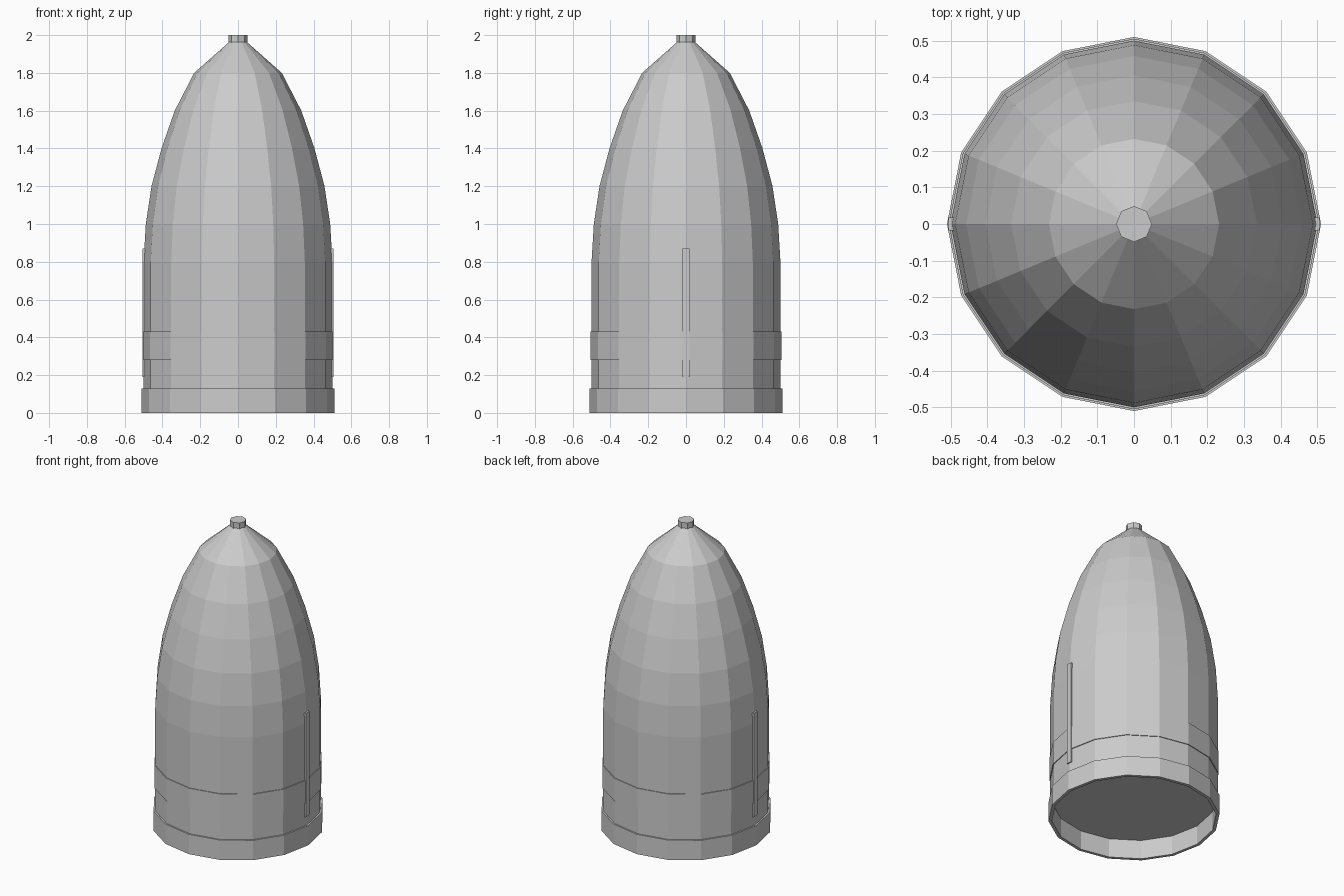
import bpy, bmesh, math

if "Cube" in bpy.data.objects:
    bpy.data.objects.remove(bpy.data.objects["Cube"])

grey = bpy.data.materials.new("light grey")
grey.diffuse_color = (0.6, 0.6, 0.6, 1)
grey.use_nodes = True
grey.node_tree.nodes["Principled BSDF"].inputs["Base Color"].default_value = grey.diffuse_color


def finish(bm, name):
    bmesh.ops.recalc_face_normals(bm, faces=bm.faces)
    mesh = bpy.data.meshes.new(name)
    bm.to_mesh(mesh)
    bm.free()
    mesh.materials.append(grey)
    obj = bpy.data.objects.new(name, mesh)
    bpy.context.collection.objects.link(obj)
    return obj


def lathe(name, profile, sides, loop=False):
    """Revolve (radius, z) points; a loop makes a tube, otherwise ends are capped."""
    bm = bmesh.new()
    rings = [[bm.verts.new((r * math.cos(2 * math.pi * i / sides),
                            r * math.sin(2 * math.pi * i / sides), z))
              for i in range(sides)] for r, z in profile]
    pairs = list(zip(rings, rings[1:]))
    if loop:
        pairs.append((rings[-1], rings[0]))
    else:
        bm.faces.new(rings[0])
        bm.faces.new(rings[-1])
    for a, b in pairs:
        for i in range(sides):
            j = (i + 1) % sides
            bm.faces.new((a[i], a[j], b[j], b[i]))
    return finish(bm, name)


def tube(name, inner, outer, z0, z1):
    return lathe(name, [(inner, z0), (outer, z0), (outer, z1), (inner, z1)], 16, True)


# Faceted pointed shell, closed underneath
lathe("nose_shell", [(0.5, 0.125), (0.5, 0.8), (0.488, 1.0), (0.458, 1.2),
                     (0.405, 1.4), (0.335, 1.6), (0.232, 1.8), (0.045, 1.965)], 16)

# Small octagonal tip
lathe("tip_cap", [(0.049, 1.96), (0.049, 2.0)], 8)

# Open base collar and raised middle band
tube("base_collar", 0.49, 0.51, 0.0, 0.13)
tube("middle_band", 0.49, 0.505, 0.28, 0.43)

# Thin vertical strip on each side
for side, label in ((1, "right"), (-1, "left")):
    bm = bmesh.new()
    bmesh.ops.create_cube(bm, size=1)
    for v in bm.verts:
        v.co = (side * 0.4955 + v.co.x * 0.02, v.co.y * 0.036, 0.53 + v.co.z * 0.68)
    finish(bm, label + "_side_strip")
